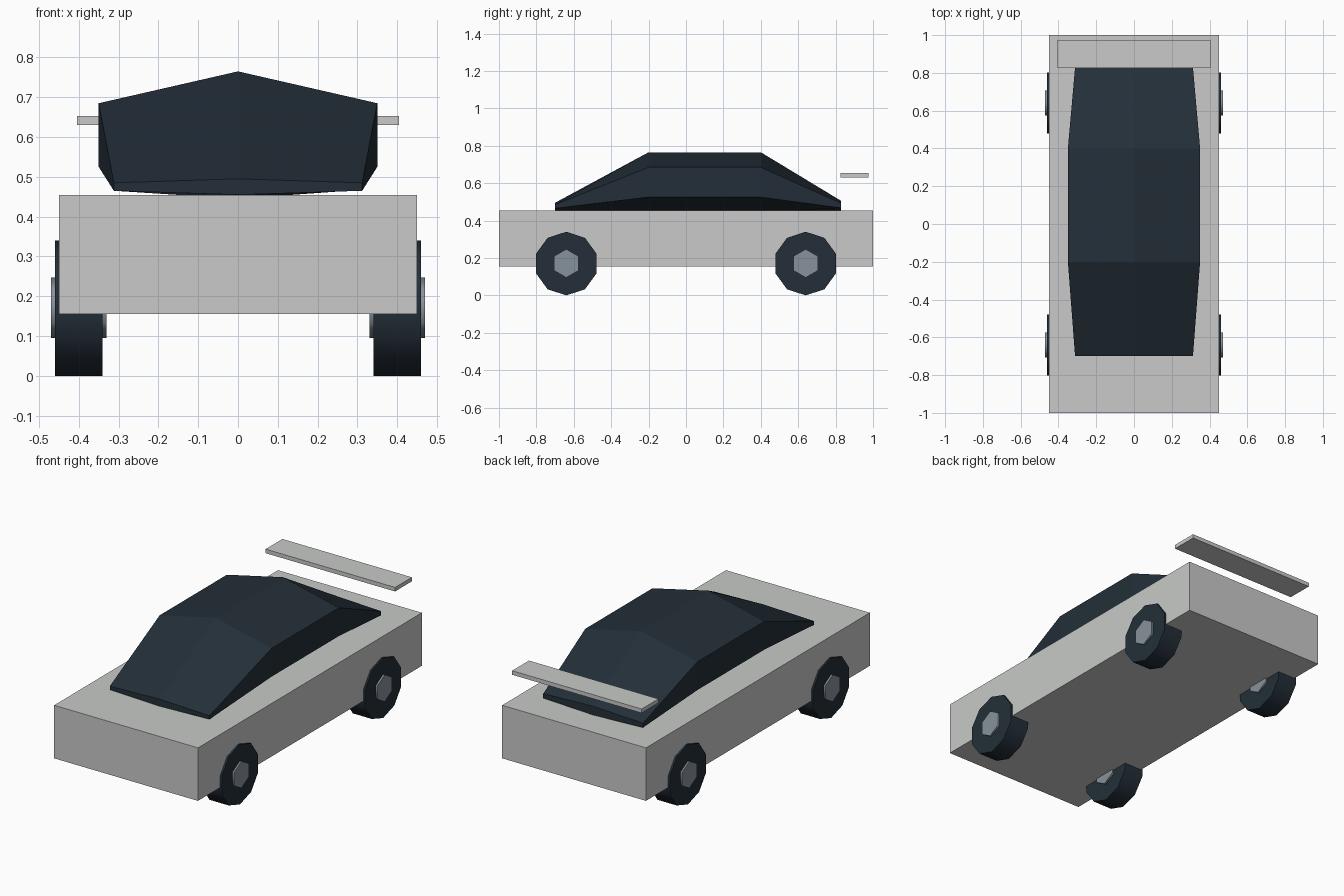
import bpy
import bmesh
from math import cos, sin, pi, radians

cube = bpy.data.objects.get("Cube")
if cube:
    bpy.data.objects.remove(cube, do_unlink=True)


def material(name, rgb):
    mat = bpy.data.materials.new(name)
    mat.use_nodes = True
    mat.diffuse_color = (*rgb, 1)
    mat.node_tree.nodes["Principled BSDF"].inputs["Base Color"].default_value = (*rgb, 1)
    return mat


paint = material("pale_grey_paint", (0.58, 0.59, 0.58))
dark = material("dark_slate", (0.017, 0.028, 0.040))
metal = material("hub_grey", (0.25, 0.29, 0.33))


def box(name, low, high, mat):
    size = [b - a for a, b in zip(low, high)]
    centre = [(a + b) / 2 for a, b in zip(low, high)]
    bpy.ops.mesh.primitive_cube_add(size=1, location=centre)
    obj = bpy.context.object
    obj.name = name
    obj.scale = size
    bpy.ops.object.transform_apply(location=False, rotation=False, scale=True)
    obj.data.materials.append(mat)


def axle_disc(name, sides, radius, width, centre, mat):
    """Cylinder along x with a corner pointing straight up."""
    bpy.ops.mesh.primitive_cylinder_add(vertices=sides, radius=radius, depth=width)
    obj = bpy.context.object
    obj.name = name
    obj.rotation_euler = (pi / 2, 0, pi / 2)
    obj.location = centre
    bpy.ops.object.transform_apply(location=False, rotation=True, scale=False)
    obj.data.materials.append(mat)
    bpy.ops.object.shade_smooth_by_angle(angle=radians(65))


# Body slab and floating rear wing
box("body", (-0.45, -1, 0.155), (0.45, 1, 0.455), paint)
box("rear_wing", (-0.405, 0.825, 0.63), (0.405, 0.975, 0.653), paint)

# Wheels and hubs
for end, y in (("front", -0.64), ("rear", 0.64)):
    for side, x in (("left", 0.4), ("right", -0.4)):
        axle_disc(f"{end}_{side}_wheel", 10, 0.17, 0.12, (x, y, 0.17), dark)
        axle_disc(f"{end}_{side}_hub", 6, 0.076, 0.14, (x, y, 0.171), metal)

# Cabin: hexagonal sections (y, half width, centre height, vertical radius)
sections = [(-0.7, 0.312, 0.475, 0.02), (-0.2, 0.35, 0.605, 0.16),
            (0.4, 0.35, 0.605, 0.16), (0.83, 0.312, 0.48, 0.025)]
bm = bmesh.new()
rings = []
for y, half, z, r in sections:
    angles = [pi / 2 + i * pi / 3 for i in range(6)]
    rings.append([bm.verts.new((half * cos(a) / cos(pi / 6), y, z + r * sin(a)))
                  for a in angles])
for a, b in zip(rings, rings[1:]):
    for i in range(6):
        j = (i + 1) % 6
        bm.faces.new((a[i], a[j], b[j], b[i]))
bm.faces.new(rings[0])
bm.faces.new(rings[-1])
bmesh.ops.recalc_face_normals(bm, faces=bm.faces)
mesh = bpy.data.meshes.new("cabin")
bm.to_mesh(mesh)
bm.free()
mesh.materials.append(dark)
bpy.context.collection.objects.link(bpy.data.objects.new("cabin", mesh))
